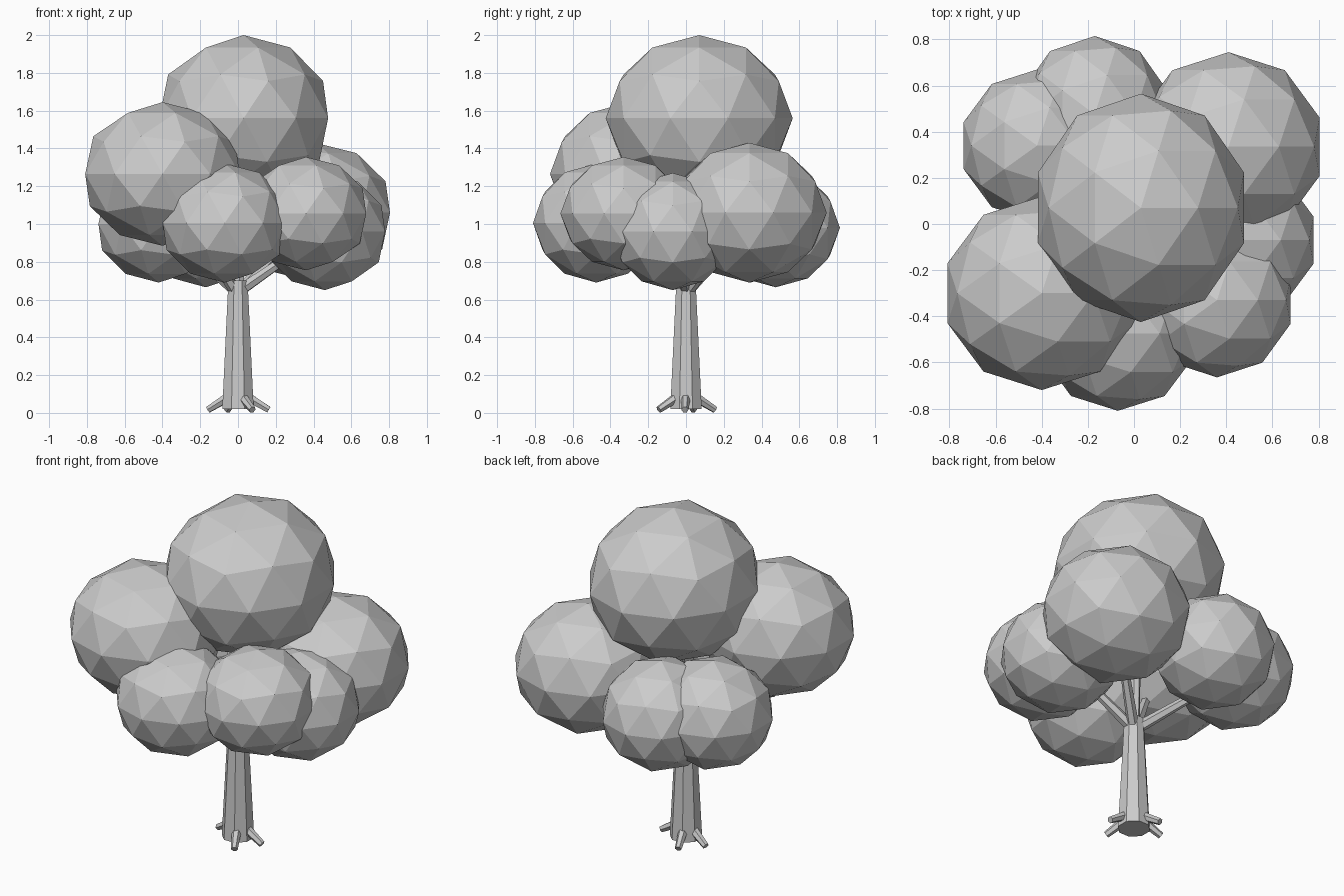
import bpy, bmesh
from math import cos, sin, pi, radians
from mathutils import Vector, Matrix

cube = bpy.data.objects.get("Cube")
if cube:
    bpy.data.objects.remove(cube, do_unlink=True)

grey = bpy.data.materials.new("plain_grey")
grey.use_nodes = True
grey.diffuse_color = (0.6, 0.6, 0.6, 1)
grey.node_tree.nodes["Principled BSDF"].inputs["Base Color"].default_value = (0.6, 0.6, 0.6, 1)


def finish(name, bm):
    mesh = bpy.data.meshes.new(name)
    bm.to_mesh(mesh)
    bm.free()
    mesh.materials.append(grey)
    obj = bpy.data.objects.new(name, mesh)
    bpy.context.collection.objects.link(obj)
    return obj


def limb(name, start, end, r1, r2, sides):
    """Tapered flat-sided post between two points."""
    start, end = Vector(start), Vector(end)
    axis = end - start
    bm = bmesh.new()
    bmesh.ops.create_cone(bm, cap_ends=True, segments=sides, radius1=r1,
                          radius2=r2, depth=axis.length)
    turn = axis.to_track_quat('Z', 'Y').to_matrix().to_4x4()
    spin = Matrix.Rotation(pi / sides, 4, 'Z')
    bm.transform(Matrix.Translation((start + end) / 2) @ turn @ spin)
    return finish(name, bm)


def leaf_ball(name, centre, radii):
    """Faceted, slightly flattened foliage clump."""
    bm = bmesh.new()
    bmesh.ops.create_icosphere(bm, subdivisions=2, radius=1)
    bm.transform(Matrix.Translation(centre) @ Matrix.Diagonal((*radii, 1)))
    return finish(name, bm)


# Foliage: centre and radii of each clump
clumps = {
    "top": ((0.03, 0.07, 1.56), (0.47, 0.495, 0.44)),
    "front_right": ((-0.40, -0.30, 1.265), (0.43, 0.42, 0.38)),
    "back_left": ((0.41, 0.335, 1.06), (0.415, 0.41, 0.37)),
    "back": ((-0.17, 0.475, 0.98), (0.33, 0.34, 0.315)),
    "back_right": ((-0.42, 0.34, 1.0), (0.335, 0.33, 0.31)),
    "left": ((0.46, -0.07, 0.96), (0.335, 0.33, 0.31)),
    "front_left": ((0.36, -0.33, 1.055), (0.335, 0.335, 0.30)),
    "front": ((-0.07, -0.475, 1.005), (0.345, 0.335, 0.315)),
}
for name, (centre, radii) in clumps.items():
    leaf_ball("foliage_" + name, centre, radii)

# Trunk
limb("trunk", (0, 0, 0.02), (0, 0, 0.70), 0.09, 0.055, 8)

# Branches rising from the trunk top into the foliage
for name in ("top", "front_right", "back_left", "back_right", "left"):
    tip = Vector(clumps[name][0])
    base = Vector((tip.x * 0.06, tip.y * 0.06, 0.66))
    limb("branch_" + name, base, base.lerp(tip, 0.85), 0.032, 0.02, 6)

# Roots splaying out onto the ground
for i, angle in enumerate((-2, -62, 110, 166)):
    c, s = cos(radians(angle)), sin(radians(angle))
    limb(f"root_{i + 1}", (0.05 * c, 0.05 * s, 0.085),
         (0.163 * c, 0.163 * s, 0.017), 0.027, 0.019, 6)
